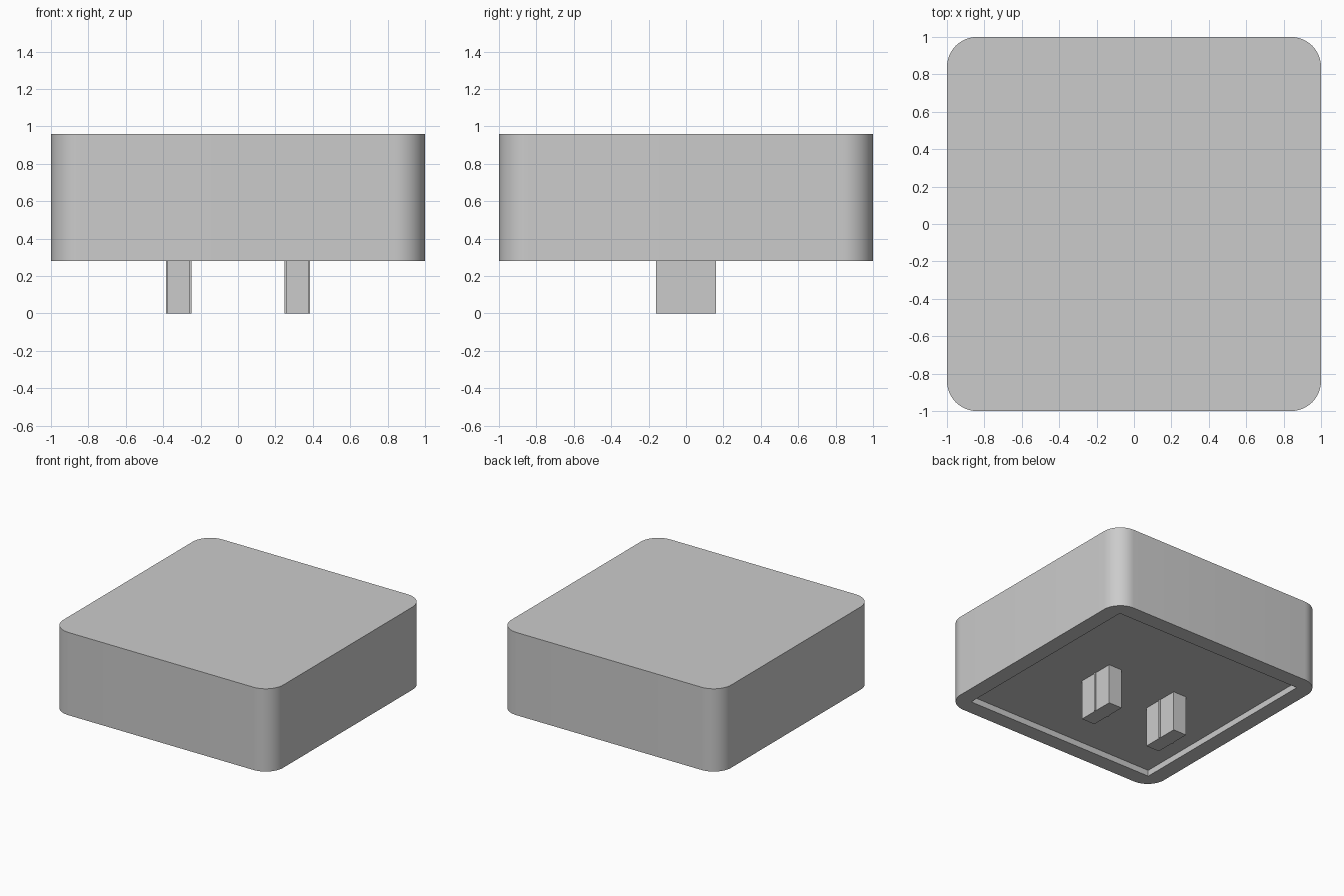
import bpy, bmesh, math

cube = bpy.data.objects.get("Cube")
if cube:
    bpy.data.objects.remove(cube)

grey = bpy.data.materials.new("plain grey")
grey.use_nodes = True
colour = (0.6, 0.6, 0.6, 1)
grey.diffuse_color = colour
grey.node_tree.nodes["Principled BSDF"].inputs["Base Color"].default_value = colour


def box(bm, x, y, z0, z1, cx=0):
    """Add a box of half sizes x and y, from z0 to z1."""
    verts = bmesh.ops.create_cube(bm, size=2)["verts"]
    for v in verts:
        v.co.x = cx + v.co.x * x
        v.co.y *= y
        v.co.z = z1 if v.co.z > 0 else z0


def finish(bm, name):
    mesh = bpy.data.meshes.new(name)
    bm.to_mesh(mesh)
    bm.free()
    mesh.materials.append(grey)
    obj = bpy.data.objects.new(name, mesh)
    bpy.context.collection.objects.link(obj)
    return obj


RIM, FLOOR, TOP = 0.28, 0.33, 0.96

# Housing: block with rounded upright edges
bm = bmesh.new()
box(bm, 1, 1, RIM, TOP)
upright = [e for e in bm.edges if abs(e.verts[0].co.z - e.verts[1].co.z) > 0.1]
bmesh.ops.bevel(bm, geom=upright, offset=0.16, segments=12, profile=0.5, affect='EDGES')

# Shallow square recess in the underside
bm.normal_update()
under = min(bm.faces, key=lambda f: f.normal.z)
inner = [bm.verts.new((sx * 0.87, sy * 0.87, RIM))
         for sx, sy in ((-1, -1), (-1, 1), (1, 1), (1, -1))]
loop = [bm.edges.new((inner[i], inner[(i + 1) % 4])) for i in range(4)]
outer = list(under.edges)
bmesh.ops.delete(bm, geom=[under], context='FACES_ONLY')
bmesh.ops.triangle_fill(bm, edges=outer + loop, use_beauty=True)
for f in [f for f in bm.faces if all(v in inner for v in f.verts)]:
    bm.faces.remove(f)
floor = [bm.verts.new((v.co.x, v.co.y, FLOOR)) for v in inner]
bm.faces.new(floor)
for i in range(4):
    j = (i + 1) % 4
    bm.faces.new((inner[i], inner[j], floor[j], floor[i]))
bmesh.ops.recalc_face_normals(bm, faces=bm.faces)
housing = finish(bm, "housing")
bpy.ops.object.select_all(action='DESELECT')
housing.select_set(True)
bpy.context.view_layer.objects.active = housing
bpy.ops.object.shade_smooth_by_angle(angle=math.radians(30))

# Two flat prongs, each with a thin central rib
for name, side in (("left_prong", 1), ("right_prong", -1)):
    bm = bmesh.new()
    box(bm, 0.061, 0.16, 0, FLOOR, side * 0.317)
    box(bm, 0.068, 0.008, 0, FLOOR, side * 0.317)
    finish(bm, name)
